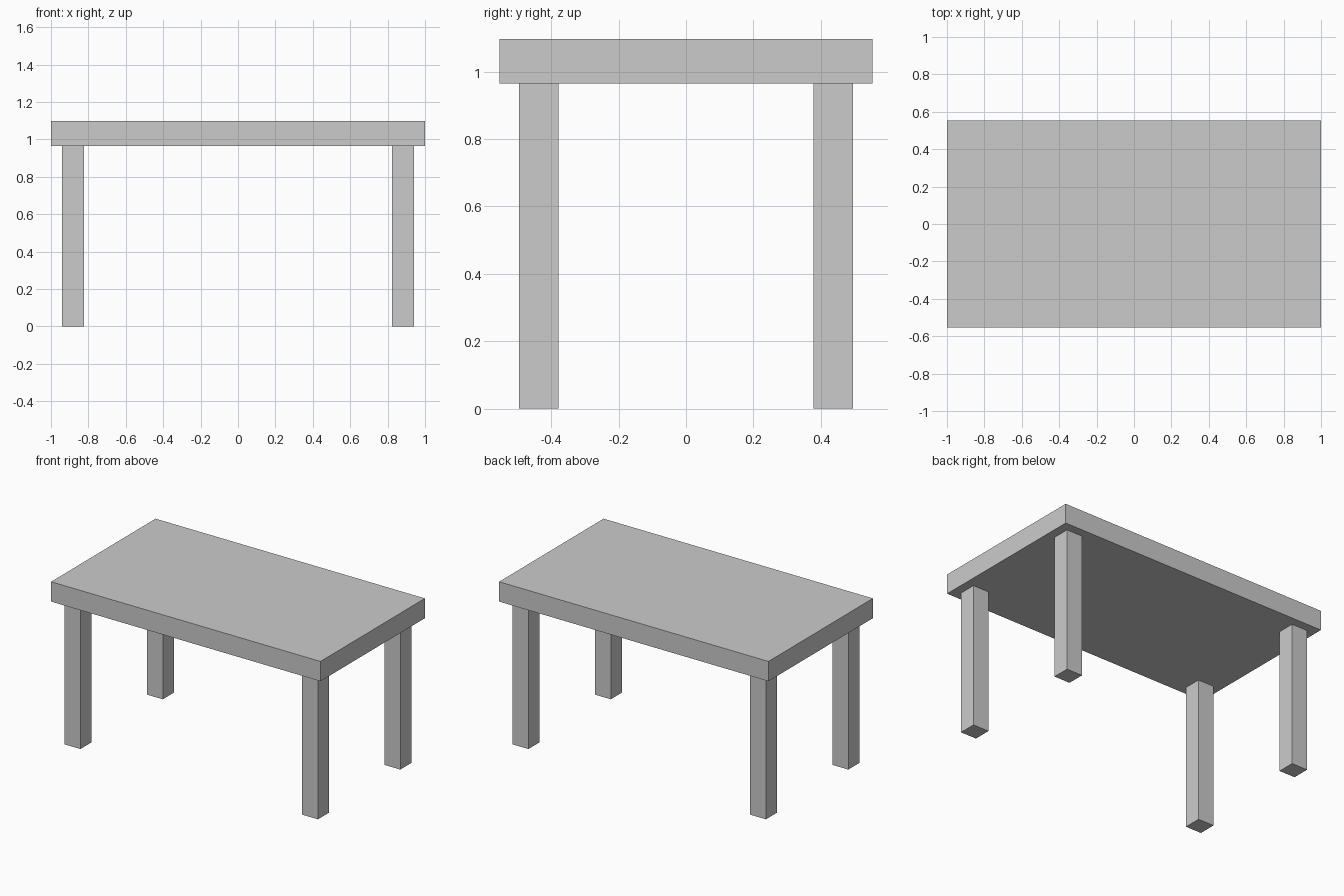
import bpy

default_cube = bpy.data.objects.get("Cube")
if default_cube:
    bpy.data.objects.remove(default_cube, do_unlink=True)

TOP_SIZE = (2.0, 1.108, 0.133)
LEG_WIDTH = 0.117
LEG_HEIGHT = 0.965
LEG_X, LEG_Y = 0.882, 0.437

# Single plain grey finish
grey = bpy.data.materials.new("light grey")
grey.use_nodes = True
colour = (0.6, 0.6, 0.6, 1.0)
grey.diffuse_color = colour
shader = next(n for n in grey.node_tree.nodes if n.type == "BSDF_PRINCIPLED")
shader.inputs["Base Color"].default_value = colour


def box(name, size, base):
    """Box of the given size whose bottom face is centred on base."""
    x, y, z = base
    bpy.ops.mesh.primitive_cube_add(size=1, location=(x, y, z + size[2] / 2))
    obj = bpy.context.object
    obj.name = name
    obj.scale = size
    bpy.ops.object.transform_apply(location=False, rotation=False, scale=True)
    obj.data.materials.append(grey)
    return obj


# Tabletop slab
box("tabletop", TOP_SIZE, (0, 0, LEG_HEIGHT))

# Four square legs, inset from the corners
for side, sx in (("left", 1), ("right", -1)):
    for end, sy in (("front", -1), ("back", 1)):
        box(f"{end}_{side}_leg", (LEG_WIDTH, LEG_WIDTH, LEG_HEIGHT),
            (sx * LEG_X, sy * LEG_Y, 0))
